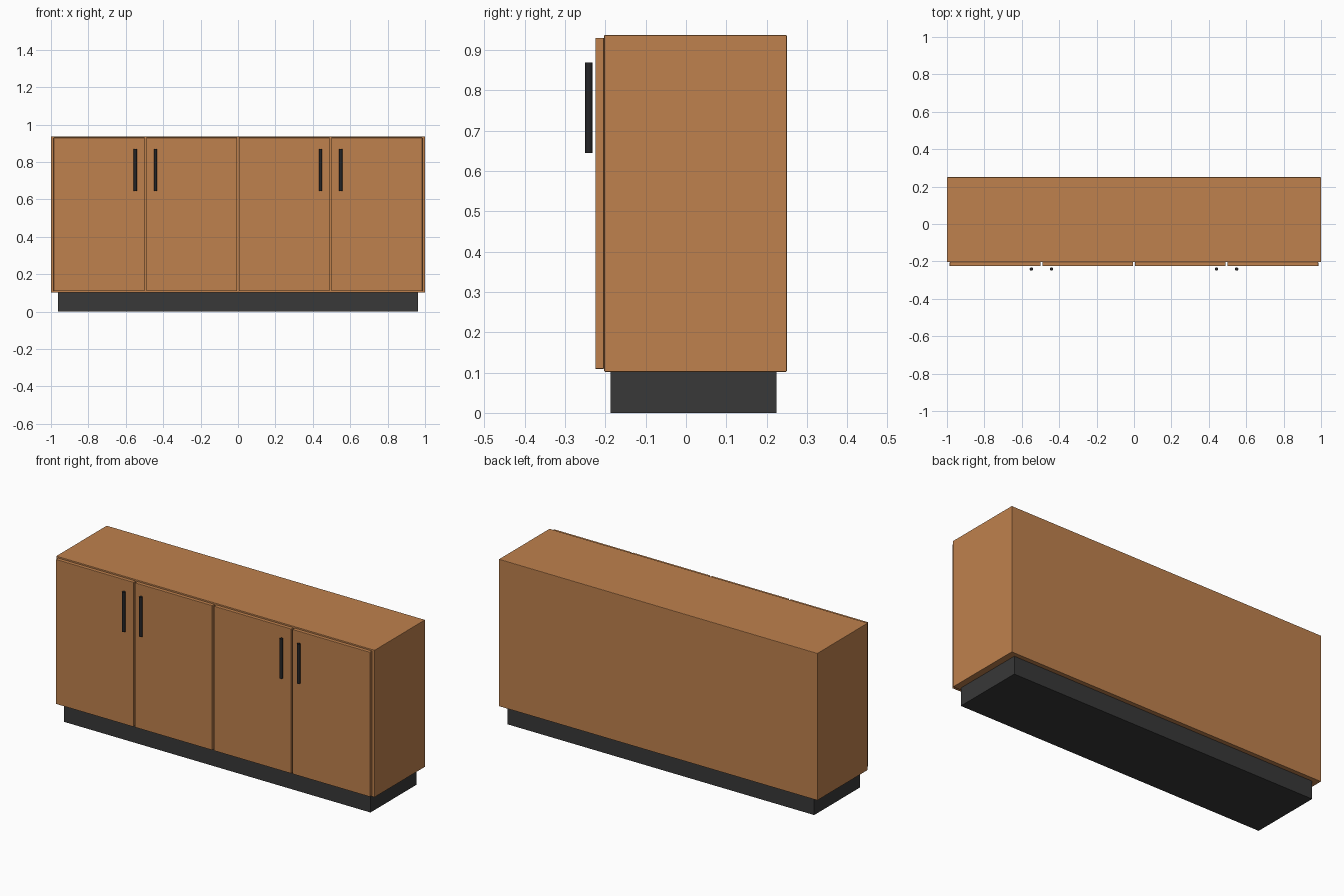
import bpy
import math

if "Cube" in bpy.data.objects:
    bpy.data.objects.remove(bpy.data.objects["Cube"])


def material(name, rgb):
    m = bpy.data.materials.new(name)
    m.diffuse_color = (*rgb, 1)
    m.use_nodes = True
    m.node_tree.nodes["Principled BSDF"].inputs["Base Color"].default_value = m.diffuse_color
    return m


wood = material("warm_wood", (0.52, 0.22, 0.075))
charcoal = material("charcoal_plinth", (0.04, 0.04, 0.04))
black = material("black_metal", (0.018, 0.018, 0.02))


def box(name, lo, hi, mat, bevel=0.0):
    """Axis-aligned box between two corners, with optionally eased edges."""
    bpy.ops.mesh.primitive_cube_add(size=1, location=[(a + b) / 2 for a, b in zip(lo, hi)])
    ob = bpy.context.object
    ob.name = name
    ob.scale = [b - a for a, b in zip(lo, hi)]
    bpy.ops.object.transform_apply(location=False, rotation=False, scale=True)
    ob.data.materials.append(mat)
    if bevel:
        mod = ob.modifiers.new("eased_edges", 'BEVEL')
        mod.width = bevel
        mod.segments = 2
    return ob


# Recessed plinth and cabinet body
box("plinth", (-0.963, -0.187, 0), (0.963, 0.225, 0.102), charcoal)
box("cabinet_body", (-1, -0.203, 0.102), (1, 0.25, 0.937), wood, 0.002)

# Four doors with narrow gaps, each with a slim bar handle beside the pair's gap
pitch, gap = 0.495, 0.009
for i in range(4):
    cx = (i - 1.5) * pitch
    half = (pitch - gap) / 2
    box(f"door_{i + 1}", (cx - half, -0.225, 0.109), (cx + half, -0.2035, 0.930), wood, 0.002)

    side = 1 if i % 2 == 0 else -1
    hx = cx + side * (pitch / 2 - 0.054)
    bpy.ops.mesh.primitive_cylinder_add(vertices=16, radius=0.009, depth=0.225,
                                        location=(hx, -0.241, 0.7565))
    handle = bpy.context.object
    handle.name = f"door_handle_{i + 1}"
    handle.data.materials.append(black)
    bpy.ops.object.shade_smooth_by_angle(angle=math.radians(40))
